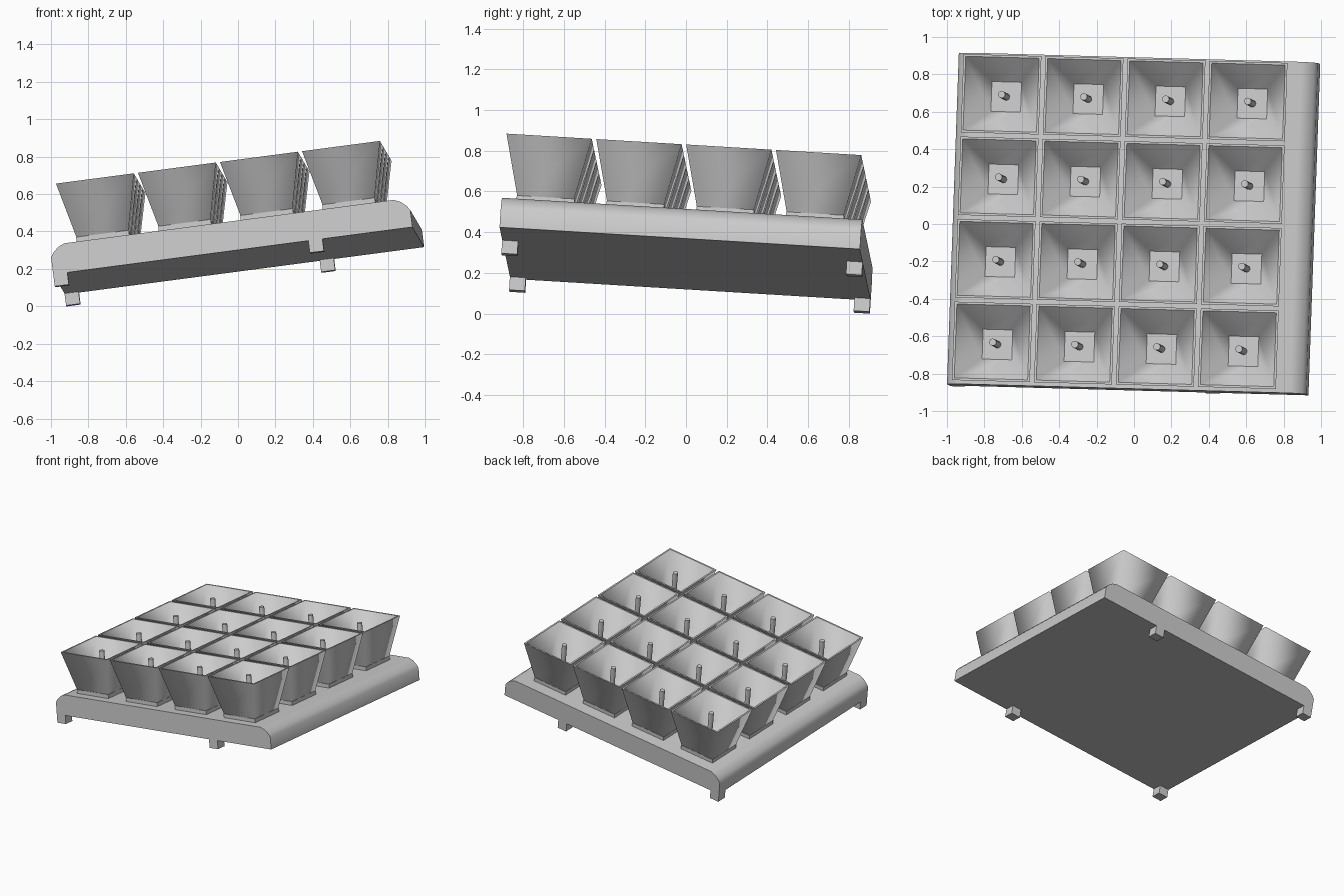
import bpy, bmesh
from mathutils import Matrix, Vector

if "Cube" in bpy.data.objects:
    bpy.data.objects.remove(bpy.data.objects["Cube"])

# Tilted frame: a = along width, b = towards the back, c = away from the plate
U = Vector((0.9911, -0.0274, 0.1305)).normalized()
V = Vector((0.0358, 0.9975, -0.0604))
V = (V - U * V.dot(U)).normalized()
N = U.cross(V)
FRAME = Matrix.Translation((-0.988, -0.863, 0.171)) @ Matrix((U, V, N)).transposed().to_4x4()
W, D, TOP = 1.938, 1.775, 0.157
PITCH, RIM = 0.4425, 0.42


def add_object(name, bm):
    bmesh.ops.recalc_face_normals(bm, faces=bm.faces)
    mesh = bpy.data.meshes.new(name)
    bm.to_mesh(mesh)
    bm.free()
    obj = bpy.data.objects.new(name, mesh)
    bpy.context.collection.objects.link(obj)
    obj.matrix_world = FRAME
    return obj


def box(name, a0, a1, b0, b1, c0, c1):
    bm = bmesh.new()
    bmesh.ops.create_cube(bm, size=1)
    for v in bm.verts:
        v.co = Vector((a0 + (v.co.x + .5) * (a1 - a0), b0 + (v.co.y + .5) * (b1 - b0),
                       c0 + (v.co.z + .5) * (c1 - c0)))
    return add_object(name, bm)


# Base plate: rounded-shoulder profile extruded front to back
left = [(0, 0), (0, .092), (.018, .118), (.046, .142), (.08, TOP)]
profile = left + [(W - a, c) for a, c in reversed(left)]
bm = bmesh.new()
face = bm.faces.new([bm.verts.new((a, 0, c)) for a, c in profile])
ext = bmesh.ops.extrude_face_region(bm, geom=[face])
bmesh.ops.translate(bm, vec=(0, D, 0), verts=[g for g in ext["geom"] if isinstance(g, bmesh.types.BMVert)])
for f in bm.faces:
    f.smooth = len(f.verts) == 4
for e in bm.edges:
    e.smooth = e.calc_face_angle(0) < 0.75
base = add_object("base_plate", bm)

# Four square feet
for side, a in (("left", 0), ("right", 1.376)):
    for end, b in (("front", 0), ("back", D - .078)):
        box(f"foot_{end}_{side}", a, a + .076, b, b + .078, -.065, 0)


# Flared square cup with a thin rim and a funnel inside
def cup(name, ca, cb):
    bm = bmesh.new()
    rings = []
    for size, c in ((.28, .185), (RIM, .48), (RIM - .024, .48), (.16, .265)):
        h = size / 2
        rings.append([bm.verts.new((ca + sx * h, cb + sy * h, c))
                      for sx, sy in ((-1, -1), (1, -1), (1, 1), (-1, 1))])
    for k in range(3):
        for i in range(4):
            j = (i + 1) % 4
            f = bm.faces.new((rings[k][i], rings[k][j], rings[k + 1][j], rings[k + 1][i]))
            f.smooth = k != 1
    bm.faces.new(rings[0])
    bm.faces.new(rings[3])
    for ring in rings:
        for i in range(4):
            bm.edges.get((ring[i], ring[(i + 1) % 4])).smooth = False
    return add_object(name, bm)


# Round pin standing in a cup
def pin(name, ca, cb):
    bm = bmesh.new()
    bmesh.ops.create_cone(bm, cap_ends=True, segments=16, radius1=.019, radius2=.019, depth=.2,
                          matrix=Matrix.Translation((ca, cb, .36)))
    for f in bm.faces:
        f.smooth = len(f.verts) == 4
    for e in bm.edges:
        e.smooth = e.calc_face_angle(0) < 0.75
    return add_object(name, bm)


for row in range(4):
    for col in range(4):
        ca, cb = .077 + RIM / 2 + col * PITCH, RIM / 2 + row * PITCH
        cup(f"cup_{row}_{col}", ca, cb)
        box(f"cup_foot_{row}_{col}", ca - .142, ca + .142, cb - .142, cb + .142, TOP - .01, .186)
        pin(f"pin_{row}_{col}", ca, cb)
